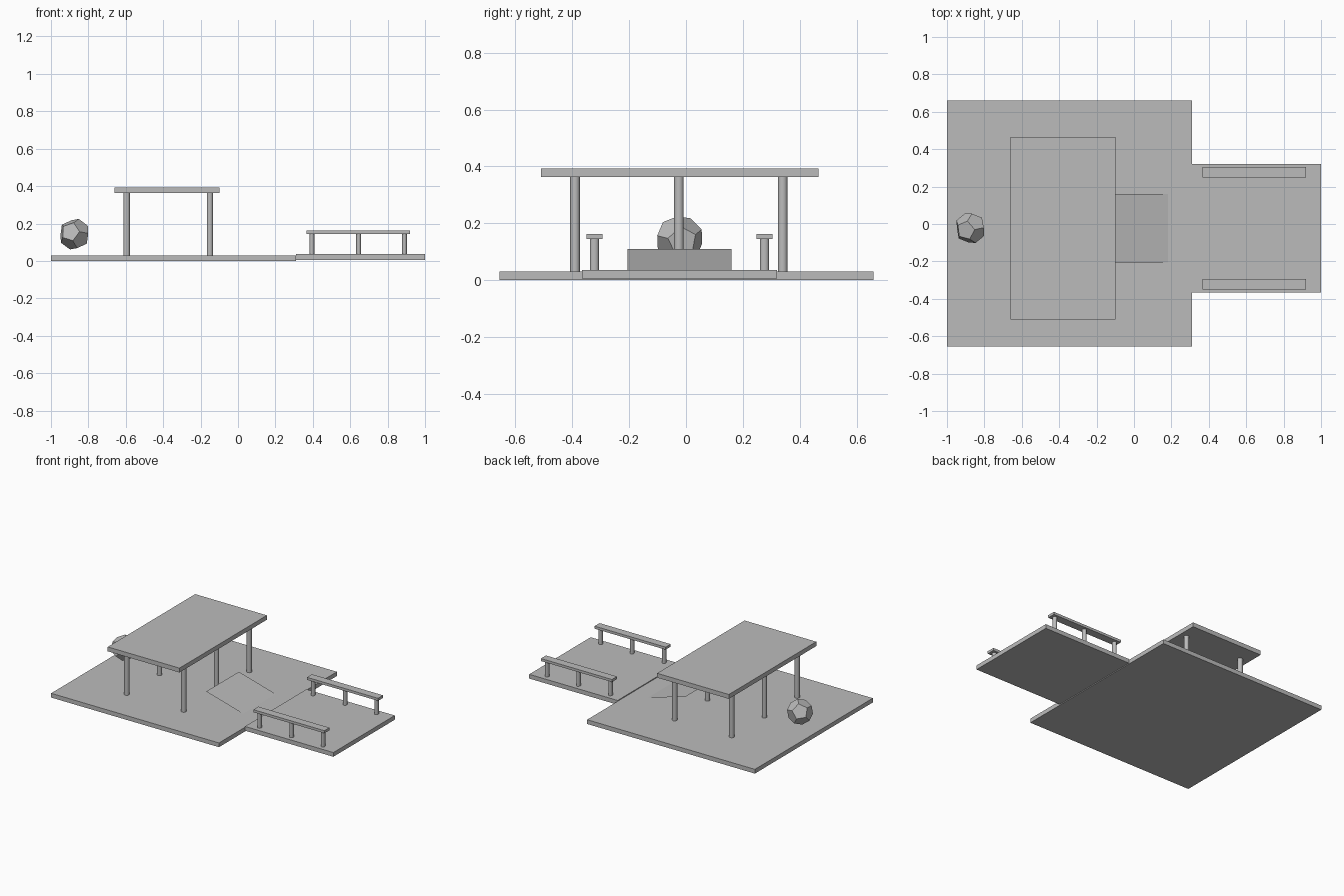
import bpy, bmesh, math
from mathutils import Vector, Matrix

if "Cube" in bpy.data.objects:
    bpy.data.objects.remove(bpy.data.objects["Cube"])

grey = bpy.data.materials.new("plain_grey")
GREY = (0.5, 0.5, 0.5, 1)
grey.diffuse_color = GREY
grey.use_nodes = True
grey.node_tree.nodes["Principled BSDF"].inputs["Base Color"].default_value = GREY


def finish(name, bm):
    mesh = bpy.data.meshes.new(name)
    bm.to_mesh(mesh)
    bm.free()
    mesh.materials.append(grey)
    obj = bpy.data.objects.new(name, mesh)
    bpy.context.collection.objects.link(obj)
    return obj


def fit(x, y, z):
    """Matrix taking a unit primitive to the given (min, max) ranges."""
    mid = Vector([(a + b) / 2 for a, b in (x, y, z)])
    size = [b - a for a, b in (x, y, z)]
    return Matrix.Translation(mid) @ Matrix.Diagonal(size + [1])


def slab(name, x, y, z):
    bm = bmesh.new()
    bmesh.ops.create_cube(bm, size=1, matrix=fit(x, y, z))
    return finish(name, bm)


def post(name, x, y, z, wx, wy):
    bm = bmesh.new()
    m = fit((x - wx / 2, x + wx / 2), (y - wy / 2, y + wy / 2), z)
    bmesh.ops.create_cone(bm, cap_ends=True, segments=16, radius1=0.5,
                          radius2=0.5, depth=1, matrix=m)
    obj = finish(name, bm)
    bpy.ops.object.select_all(action="DESELECT")
    bpy.context.view_layer.objects.active = obj
    obj.select_set(True)
    bpy.ops.object.shade_smooth_by_angle()


# Ground slabs and canopy roof
slab("main_platform", (-1, 0.31), (-0.655, 0.66), (0, 0.03))
slab("side_platform", (0.31, 1), (-0.365, 0.32), (0.006, 0.036))
slab("canopy_roof", (-0.66, -0.1), (-0.51, 0.465), (0.362, 0.393))

# Canopy columns
for x in (-0.595, -0.15):
    for y in (-0.39, -0.025, 0.34):
        post("canopy_column", x, y, (0.028, 0.363), 0.034, 0.034)

# Railings on both edges of the side platform
for y in (-0.322, 0.276):
    slab("rail_top", (0.365, 0.92), (y - 0.028, y + 0.028), (0.145, 0.163))
    for x in (0.395, 0.645, 0.89):
        post("rail_post", x, y, (0.034, 0.147), 0.026, 0.032)

# Thin sloping ramp sheet
bm = bmesh.new()
corners = [(-0.105, 0.16, 0.11), (-0.105, -0.205, 0.11),
           (0.19, -0.205, 0.028), (0.19, 0.16, 0.028)]
bm.faces.new([bm.verts.new(c) for c in corners])
finish("ramp", bm)

# Twelve-sided ball: hull of the face centres of an icosahedron
ico = bmesh.new()
bmesh.ops.create_icosphere(ico, subdivisions=1, radius=1)
centres = [f.calc_center_median().normalized() * 0.085 for f in ico.faces]
ico.free()
bm = bmesh.new()
for c in centres:
    bm.verts.new(c)
bmesh.ops.convex_hull(bm, input=bm.verts[:])
bmesh.ops.dissolve_limit(bm, angle_limit=math.radians(5),
                         verts=bm.verts[:], edges=bm.edges[:])
aim = Vector((-0.52, 0.74, 0.42)).to_track_quat("Z", "Y").to_matrix().to_4x4()
spin = Matrix.Rotation(math.radians(-8), 4, "Z")
bm.transform(Matrix.Translation((-0.875, -0.022, 0.143)) @ aim @ spin)
bmesh.ops.recalc_face_normals(bm, faces=bm.faces[:])
finish("faceted_ball", bm)
